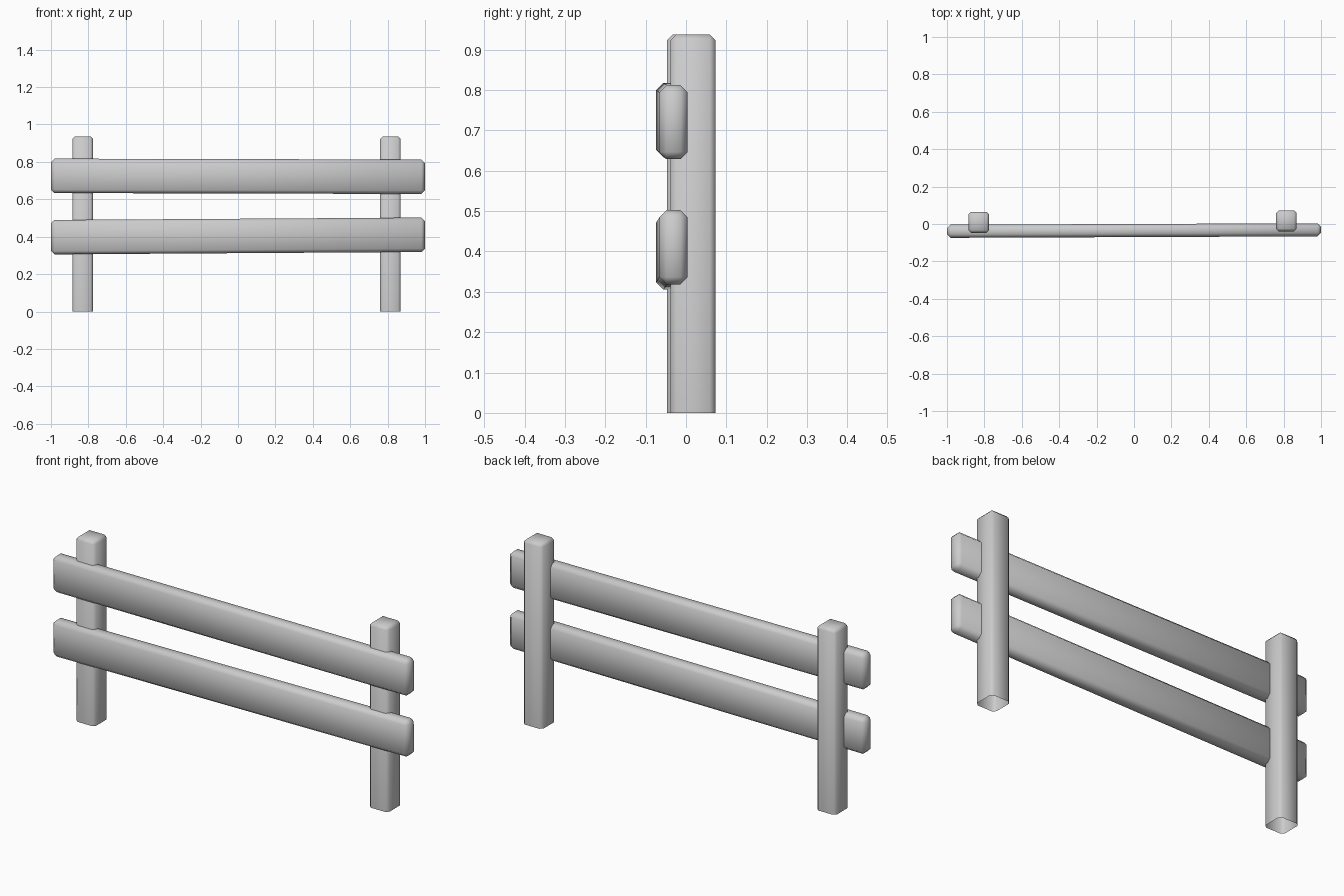
import bpy, bmesh
from mathutils import Matrix, Vector
from math import atan2

cube = bpy.data.objects.get("Cube")
if cube:
    bpy.data.objects.remove(cube, do_unlink=True)

GREY = (0.6, 0.6, 0.6, 1)
grey = bpy.data.materials.new("plain grey")
grey.use_nodes = True
grey.diffuse_color = GREY
grey.node_tree.nodes["Principled BSDF"].inputs["Base Color"].default_value = GREY


def beam(name, size, center, bevel, turn=0, tilt=0, open_base=False):
    """Box with softened edges, optionally open underneath."""
    bm = bmesh.new()
    bmesh.ops.create_cube(bm, size=1)
    bmesh.ops.scale(bm, vec=size, verts=bm.verts)
    edges = bm.edges[:]
    if open_base:
        base = min(bm.faces, key=lambda f: f.calc_center_median().z)
        edges = [e for e in edges if e not in base.edges[:]]
        bmesh.ops.delete(bm, geom=[base], context="FACES_ONLY")
    bmesh.ops.bevel(bm, geom=edges, offset=bevel, segments=1,
                    affect="EDGES", clamp_overlap=True)
    bm.transform(Matrix.Translation(Vector(center))
                 @ Matrix.Rotation(turn, 4, "Z") @ Matrix.Rotation(tilt, 4, "Y"))
    for f in bm.faces:
        f.smooth = True
    mesh = bpy.data.meshes.new(name)
    bm.to_mesh(mesh)
    bm.free()
    mesh.materials.append(grey)
    obj = bpy.data.objects.new(name, mesh)
    bpy.context.collection.objects.link(obj)


# Upright posts
for name, x, y in (("right_post", -0.83, 0.009), ("left_post", 0.815, 0.017)):
    beam(name, (0.11, 0.112, 0.937), (x, y, 0.4685), 0.014, open_base=True)

# Slightly crooked rails
for name, z, rise in (("upper_rail", 0.723, -0.005), ("lower_rail", 0.404, 0.013)):
    beam(name, (1.998, 0.07, 0.184), (0, -0.035, z), 0.018,
         turn=atan2(0.008, 2), tilt=-atan2(rise, 2))
